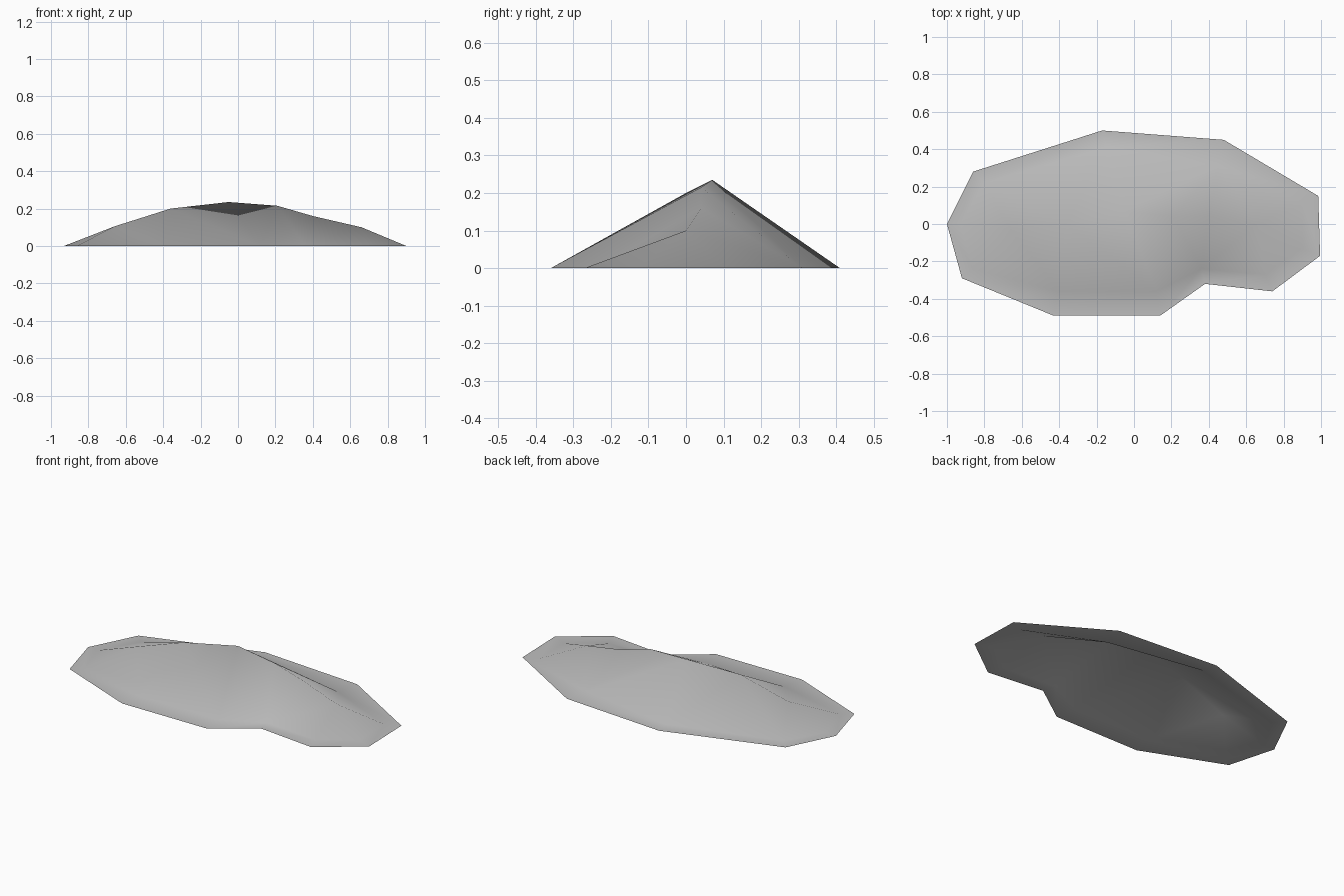
import bpy
import bmesh

cube = bpy.data.objects.get("Cube")
if cube:
    bpy.data.objects.remove(cube, do_unlink=True)

# Plain grey stone
stone = bpy.data.materials.new("grey_stone")
stone.use_nodes = True
grey = (0.52, 0.52, 0.52, 1.0)
stone.diffuse_color = grey
stone.node_tree.nodes["Principled BSDF"].inputs["Base Color"].default_value = grey

# Outline on the ground, counter-clockwise from the -x tip
OUTER = [(-1, 0), (-.92, -.29), (-.43, -.49), (.14, -.49), (.38, -.32), (.74, -.36),
         (.995, -.17), (.985, .15), (.48, .45), (-.17, .5), (-.86, .28)]
# Foot of the slope, inside the flat rim
FOOT = [(-.93, 0), (-.86, -.24), (-.4, -.36), (.12, -.36), (.36, -.24), (.7, -.27),
        (.9, -.13), (.9, .11), (.45, .31), (-.15, .41), (-.8, .22)]
# Crest of the mound from -x to +x
CREST = [(-.66, -.03, .105), (-.36, 0, .2), (-.05, .07, .235),
         (.21, .04, .215), (.4, .04, .16), (.66, 0, .1)]
# Crest points each foot point reaches up to
REACH = [[0], [0], [0, 1], [1, 2, 3], [3, 4, 5], [5],
         [5], [5], [5, 4, 3, 2], [2, 1], [1, 0]]

bm = bmesh.new()
outer = [bm.verts.new((x, y, 0)) for x, y in OUTER]
foot = [bm.verts.new((x, y, 0)) for x, y in FOOT]
crest = [bm.verts.new(p) for p in CREST]

for i, reach in enumerate(REACH):
    j = (i + 1) % len(FOOT)
    # Flat rim
    bm.faces.new((outer[i], outer[j], foot[j], foot[i]))
    # Slope between neighbouring foot points
    bm.faces.new((foot[i], foot[j], crest[reach[-1]]))
    # Fan up to the crest
    for a, b in zip(reach, reach[1:]):
        bm.faces.new((foot[i], crest[b], crest[a]))

for face in bm.faces:
    face.smooth = True
mesh = bpy.data.meshes.new("rock_mound")
bm.to_mesh(mesh)
bm.free()
mesh.materials.append(stone)
mound = bpy.data.objects.new("rock_mound", mesh)
bpy.context.collection.objects.link(mound)
